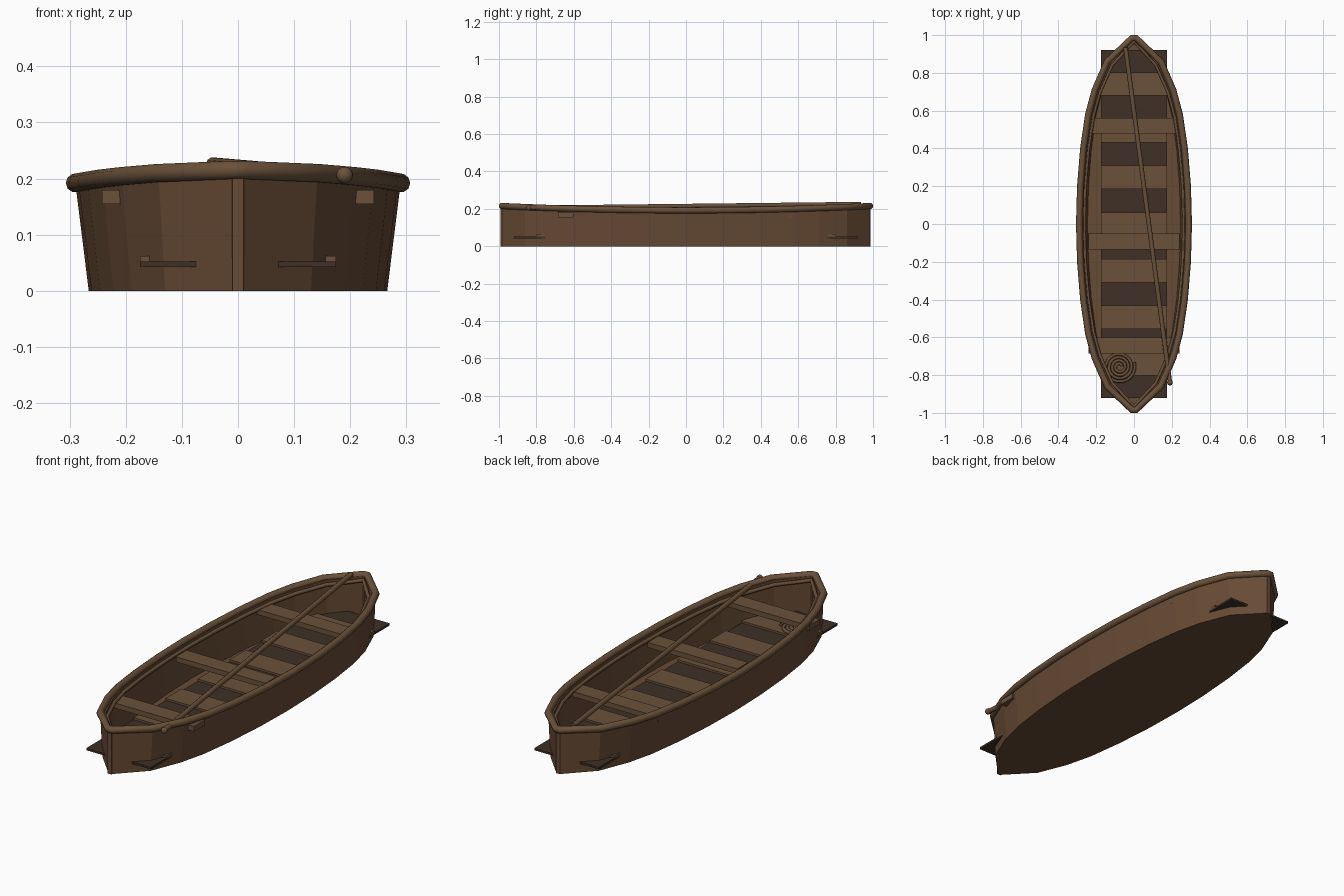
import bpy, bmesh, math
from mathutils import Vector

if "Cube" in bpy.data.objects:
    bpy.data.objects.remove(bpy.data.objects["Cube"])

def material(name, c):
    m = bpy.data.materials.new(name)
    m.diffuse_color = (*c, 1)
    m.use_nodes = True
    m.node_tree.nodes["Principled BSDF"].inputs["Base Color"].default_value = m.diffuse_color
    return m

HULL = material("hull brown", (0.138, 0.070, 0.036))
WOOD = material("plank brown", (0.146, 0.083, 0.042))
DARK = material("dark floor", (0.050, 0.030, 0.019))

def finish(name, bm, mat, smooth=False):
    bmesh.ops.recalc_face_normals(bm, faces=bm.faces)
    me = bpy.data.meshes.new(name)
    bm.to_mesh(me)
    bm.free()
    for p in me.polygons:
        p.use_smooth = smooth
    me.materials.append(mat)
    ob = bpy.data.objects.new(name, me)
    bpy.context.collection.objects.link(ob)
    return ob

def box(name, x0, x1, y0, y1, z0, z1, mat):
    bm = bmesh.new()
    bmesh.ops.create_cube(bm, size=1)
    for v in bm.verts:
        v.co = ((x0 + x1) / 2 + v.co.x * (x1 - x0), (y0 + y1) / 2 + v.co.y * (y1 - y0),
                (z0 + z1) / 2 + v.co.z * (z1 - z0))
    return finish(name, bm, mat)

def tube(name, pts, r, mat, closed=False, res=3):
    cu = bpy.data.curves.new(name, 'CURVE')
    cu.dimensions = '3D'
    cu.bevel_depth, cu.bevel_resolution, cu.use_fill_caps = r, res, True
    sp = cu.splines.new('POLY')
    sp.points.add(len(pts) - 1)
    for p, q in zip(sp.points, pts):
        p.co = (*q, 1)
    sp.use_cyclic_u = closed
    cu.materials.append(mat)
    ob = bpy.data.objects.new(name, cu)
    bpy.context.collection.objects.link(ob)
    return ob

# Hull outline: quarter stations (half width, y), mirrored to a closed loop
quarter = [(0.01, 0.985), (0.13, 0.86), (0.19, 0.71), (0.222, 0.58), (0.246, 0.40), (0.261, 0.20)]
right = quarter + [(0.266, 0)] + [(x, -y) for x, y in reversed(quarter)]
outline = right + [(-x, y) for x, y in reversed(right)]

def sheer(y):
    return 0.192 + 0.024 * y * y

def ring(flare, inset, z):
    # inset shrinks towards the centre line
    out = []
    for x, y in outline:
        s = max(abs(x) * flare - inset, 0.003)
        out.append((math.copysign(s, x), y * (1 - inset * 0.8), sheer(y) if z is None else z))
    return out

bm = bmesh.new()
rings = [[bm.verts.new(p) for p in r] for r in
         (ring(1, 0, 0), ring(1.09, 0, None), ring(1.09, 0.02, None), ring(1.0, 0.02, 0.025))]
n = len(outline)
for a, b in zip(rings, rings[1:]):
    for i in range(n):
        bm.faces.new((a[i], a[(i + 1) % n], b[(i + 1) % n], b[i]))
bm.faces.new(rings[0])
bm.faces.new(rings[3])
finish("hull", bm, HULL)

# Rounded rail around the top edge and a slim inner rail
tube("gunwale", ring(1.09, 0, None), 0.017, WOOD, True)
tube("inner_rail", [(x, y, z - 0.018) for x, y, z in ring(1.09, 0.026, None)], 0.009, WOOD, True, 1)

# Stem posts at both ends
for s, nm in ((-1, "front"), (1, "back")):
    box(nm + "_stem", -0.01, 0.01, s * 0.985 - 0.006, s * 0.985 + 0.002, 0, 0.205, HULL)

# Floor plate with its corners through the hull, and cross planks
box("floor_plate", -0.175, 0.175, -0.92, 0.92, 0.042, 0.052, DARK)
for i in range(-3, 4):
    c = i * 0.247
    box("floor_plank", -0.175, 0.175, c - 0.062, c + 0.062, 0.05, 0.062, WOOD)

# Seats
for y in (-0.643, -0.092, 0.52):
    box("seat", -0.242, 0.242, y - 0.042, y + 0.042, 0.155, 0.18, WOOD)

# Pole lying over the boat with a round end
a, b = Vector((-0.045, 0.935, 0.226)), Vector((0.19, -0.84, 0.206))
tube("pole", [a, b], 0.012, WOOD)
bm = bmesh.new()
bmesh.ops.create_uvsphere(bm, u_segments=16, v_segments=10, radius=0.015)
bmesh.ops.translate(bm, verts=bm.verts, vec=b)
finish("pole_knob", bm, WOOD, True)

# Coiled rope
pts = []
for i in range(101):
    t = i / 100
    ang = t * 4 * math.tau + 0.3
    r = 0.014 + 0.068 * t
    pts.append((-0.077 + r * math.cos(ang), -0.757 + r * math.sin(ang), 0.068))
tube("rope_coil", pts, 0.008, WOOD, False, 2)
